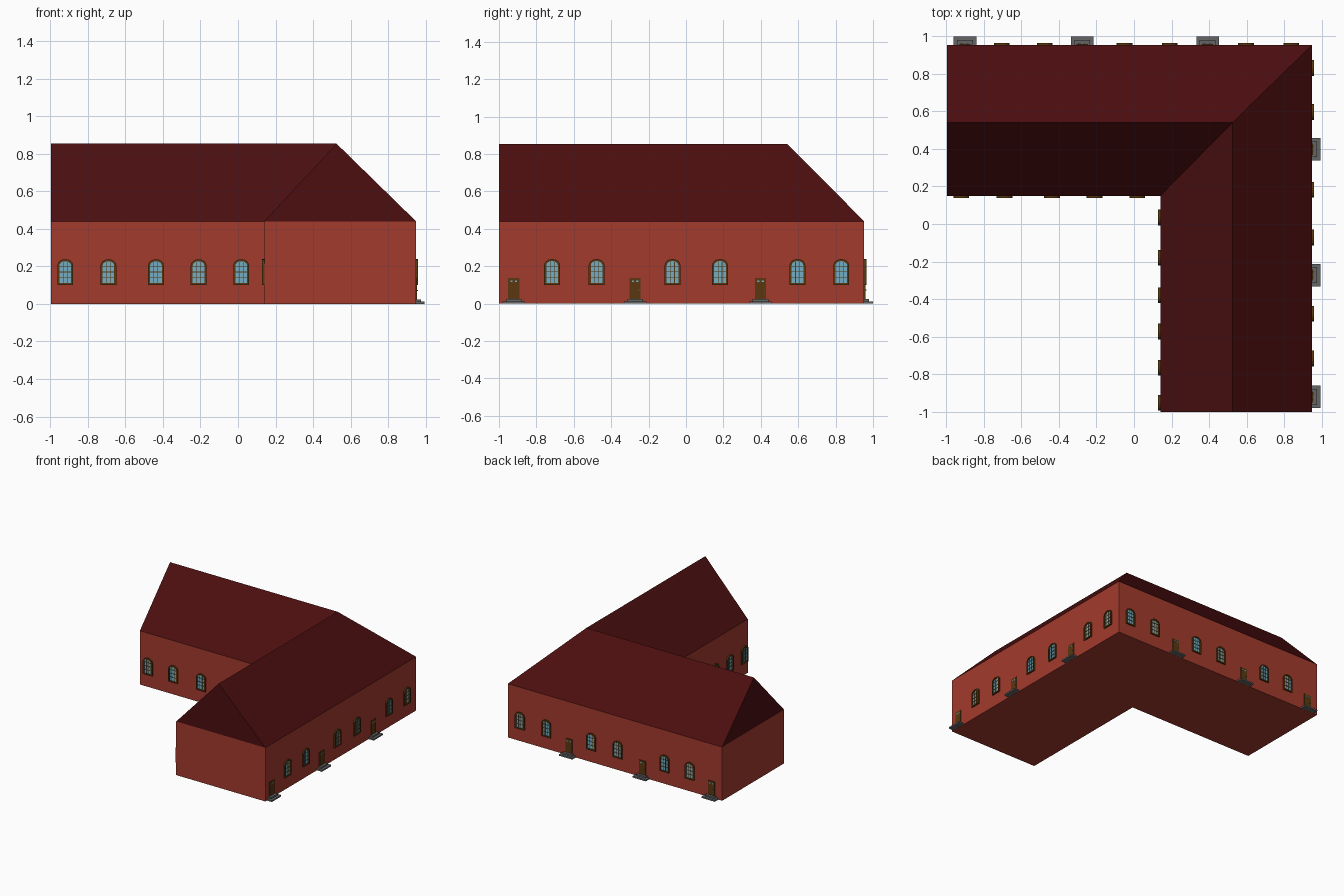
import bpy, bmesh, math
from mathutils import Vector

if "Cube" in bpy.data.objects:
    bpy.data.objects.remove(bpy.data.objects["Cube"])


def mat(name, rgb):
    m = bpy.data.materials.new(name)
    m.diffuse_color = (*rgb, 1)
    m.use_nodes = True
    m.node_tree.nodes["Principled BSDF"].inputs["Base Color"].default_value = m.diffuse_color
    return m


BRICK = mat("brick red", (0.37, 0.043, 0.026))
ROOF = mat("dark red roof", (0.072, 0.0045, 0.005))
WOOD = mat("brown wood", (0.10, 0.039, 0.005))
GLASS = mat("pale blue glass", (0.17, 0.42, 0.55))
STONE = mat("grey stone", (0.13, 0.13, 0.13))

# Plan of the L: outer corner, inner corner, ridge and heights
X0, XI, XR, X1 = -0.995, 0.14, 0.525, 0.948
Y0, YI, YR, Y1 = -1.0, 0.15, 0.541, 0.953
EAVE, RIDGE = 0.44, 0.853
PLAN = [(X0, YI), (XI, YI), (XI, Y0), (X1, Y0), (X1, Y1), (X0, Y1)]


def finish(bm, name, mats):
    bmesh.ops.recalc_face_normals(bm, faces=bm.faces)
    me = bpy.data.meshes.new(name)
    bm.to_mesh(me)
    bm.free()
    for m in mats:
        me.materials.append(m)
    return me


def add(me, name, loc=(0, 0, 0), rot=0):
    ob = bpy.data.objects.new(name, me)
    ob.location = loc
    ob.rotation_euler.z = rot
    bpy.context.collection.objects.link(ob)


def box(bm, x0, x1, y0, y1, z0, z1, mi=0):
    vs = bmesh.ops.create_cube(bm, size=1)["verts"]
    for v in vs:
        v.co = Vector((x1 if v.co.x > 0 else x0, y1 if v.co.y > 0 else y0,
                       z1 if v.co.z > 0 else z0))
    for f in {f for v in vs for f in v.link_faces}:
        f.material_index = mi


# Walls: L-shaped prism with a floor
bm = bmesh.new()
low = [bm.verts.new((x, y, 0)) for x, y in PLAN]
top = [bm.verts.new((x, y, EAVE)) for x, y in PLAN]
bm.faces.new(low)
for i in range(6):
    j = (i + 1) % 6
    bm.faces.new((low[i], low[j], top[j], top[i]))
add(finish(bm, "walls", [BRICK]), "walls")

# Roof: two gabled wings meeting in a hip and a valley
bm = bmesh.new()
a, b, c, d, e, f = [bm.verts.new((x, y, EAVE)) for x, y in PLAN]
left = bm.verts.new((X0, YR, RIDGE))
mid = bm.verts.new((XR, YR, RIDGE))
front = bm.verts.new((XR, Y0, RIDGE))
for face in ((a, b, mid, left), (b, c, front, mid), (c, d, front),
             (d, e, mid, front), (e, f, left, mid), (f, a, left)):
    bm.faces.new(face)
add(finish(bm, "roof", [ROOF]), "roof")


def arch(hw, z0, spring, top, n=8):
    pts = [(-hw, z0), (hw, z0)]
    for i in range(n + 1):
        t = math.pi * i / n
        pts.append((hw * math.cos(t), spring + (top - spring) * math.sin(t)))
    return pts


def window_mesh():
    bm = bmesh.new()
    outer, inner = arch(0.042, 0, 0.105, 0.138), arch(0.031, 0.010, 0.105, 0.127)
    ring = lambda pts, y: [bm.verts.new((x, y, z)) for x, z in pts]
    ob, of = ring(outer, 0.0), ring(outer, -0.011)
    inf, ing = ring(inner, -0.011), ring(inner, -0.004)
    n = len(outer)
    for p, q in ((ob, of), (of, inf), (inf, ing)):     # arched frame
        for i in range(n):
            j = (i + 1) % n
            bm.faces.new((p[i], p[j], q[j], q[i]))
    bm.faces.new(ing).material_index = 1               # glass pane
    for x in (-0.0105, 0.0105):                        # glazing bars
        box(bm, x - 0.0015, x + 0.0015, -0.007, -0.003, 0.008, 0.122)
    for z in (0.04, 0.07, 0.10):
        box(bm, -0.032, 0.032, -0.007, -0.003, z - 0.0015, z + 0.0015)
    return finish(bm, "window", [WOOD, GLASS])


def door_mesh():
    bm = bmesh.new()
    box(bm, -0.03, 0.03, -0.006, 0, 0.0, 0.138)
    for x in (-0.012, 0.012):                          # small panes
        box(bm, x - 0.006, x + 0.006, -0.007, -0.005, 0.115, 0.124, 1)
    box(bm, 0.019, 0.023, -0.011, -0.005, 0.07, 0.074, 2)   # knob
    return finish(bm, "door", [WOOD, GLASS, STONE])


def step_mesh():
    bm = bmesh.new()
    box(bm, -0.06, 0.06, -0.046, 0, 0, 0.012)
    box(bm, -0.042, 0.042, -0.026, 0, 0.012, 0.024)
    return finish(bm, "step", [STONE])


WINDOW, DOOR, STEP = window_mesh(), door_mesh(), step_mesh()
Q = math.pi / 2
# Wall name, position from distance along it, turn, windows, doors
SIDES = [
    ("front", lambda s: (s, YI), 0, (-0.92, -0.69, -0.437, -0.21, 0.017), ()),
    ("inner", lambda s: (XI, s), -Q,
     (0.035, -0.18, -0.38, -0.573, -0.765, -0.952), ()),
    ("right", lambda s: (X1, s), Q,
     (-0.716, -0.478, -0.072, 0.182, 0.596, 0.83), (-0.921, -0.272, 0.398)),
    ("back", lambda s: (s, Y1), 2 * Q,
     (-0.704, -0.475, -0.05, 0.19, 0.597, 0.837), (-0.9, -0.275, 0.392)),
]
for side, pos, rot, windows, doors in SIDES:
    for i, s in enumerate(windows):
        add(WINDOW, f"{side}_window_{i + 1}", (*pos(s), 0.1), rot)
    for i, s in enumerate(doors):
        add(DOOR, f"{side}_door_{i + 1}", (*pos(s), 0), rot)
        add(STEP, f"{side}_step_{i + 1}", (*pos(s), 0), rot)
